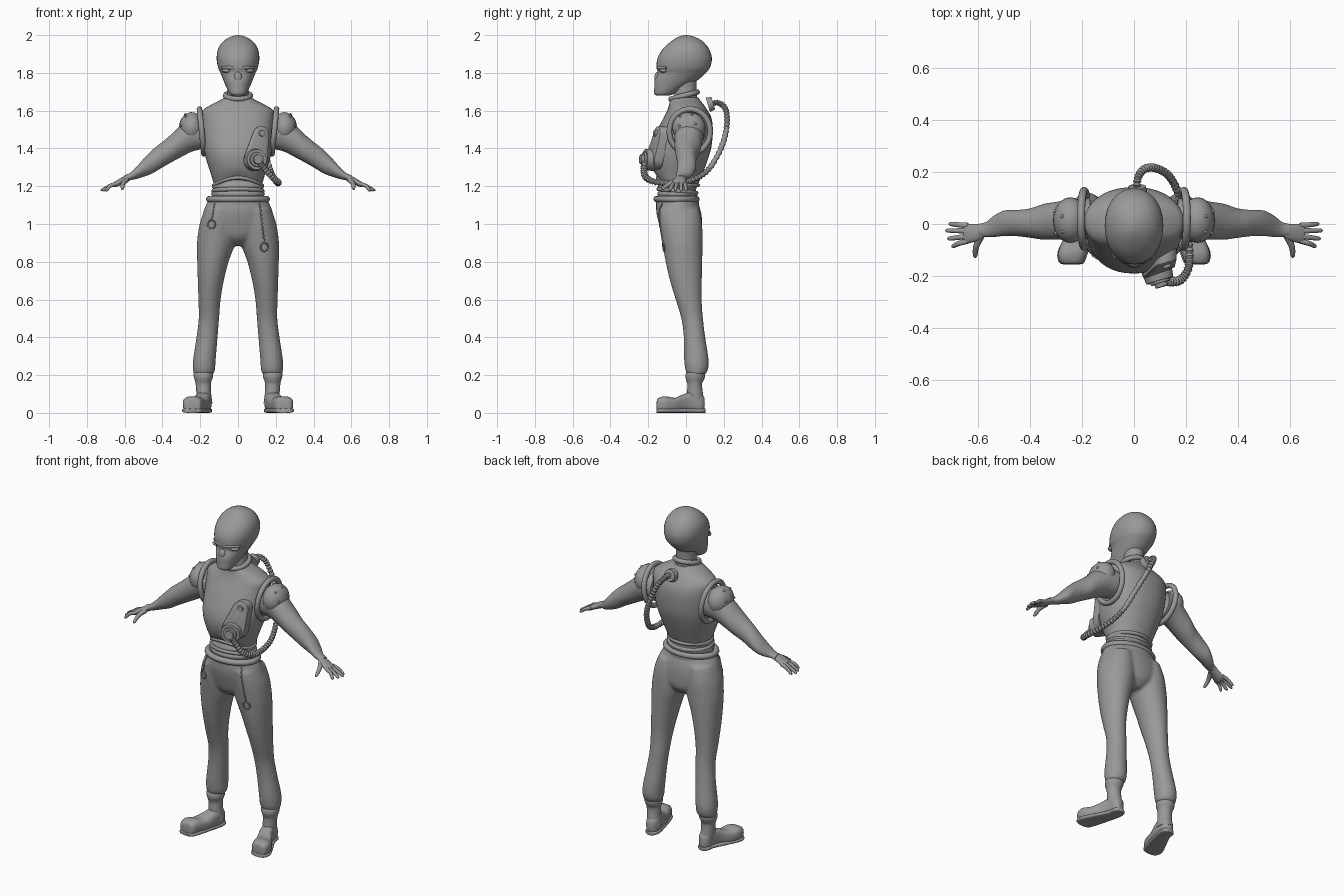
import bpy, bmesh, math
from mathutils import Vector, Matrix

if "Cube" in bpy.data.objects:
    bpy.data.objects.remove(bpy.data.objects["Cube"])

grey = bpy.data.materials.new("plain grey")
grey.use_nodes = True
COLOR = (0.32, 0.32, 0.32, 1)
grey.diffuse_color = COLOR
grey.node_tree.nodes["Principled BSDF"].inputs["Base Color"].default_value = COLOR


def spline(rows, steps, closed=False):
    """Smooth interpolation through rows of numbers."""
    n, out = len(rows), []
    pick = (lambda i: rows[i % n]) if closed else (lambda i: rows[min(max(i, 0), n - 1)])
    for i in range(n if closed else n - 1):
        for k in range(steps):
            t = k / steps
            out.append([b + t / 2 * (c - a + t * (2*a - 5*b + 4*c - d + t * (3*b - a - 3*c + d)))
                        for a, b, c, d in zip(pick(i-1), pick(i), pick(i+1), pick(i+2))])
    return out if closed else out + [list(rows[-1])]


def finish(name, bm, mirror=False, angle=45):
    bmesh.ops.recalc_face_normals(bm, faces=bm.faces)
    mesh = bpy.data.meshes.new(name)
    bm.to_mesh(mesh)
    bm.free()
    mesh.materials.append(grey)
    ob = bpy.data.objects.new(name, mesh)
    bpy.context.collection.objects.link(ob)
    bpy.ops.object.select_all(action='DESELECT')
    ob.select_set(True)
    bpy.context.view_layer.objects.active = ob
    bpy.ops.object.shade_smooth_by_angle(angle=math.radians(angle))
    if mirror:
        ob.modifiers.new("mirror", 'MIRROR').use_mirror_merge = False
    return ob


def skin(bm, rings, closed=False):
    loops = [[bm.verts.new(p) for p in ring] for ring in rings]
    n = len(loops[0])
    pairs = list(zip(loops, loops[1:])) + ([(loops[-1], loops[0])] if closed else [])
    for a, b in pairs:
        for i in range(n):
            bm.faces.new((a[i], a[(i+1) % n], b[(i+1) % n], b[i]))
    if not closed:
        bm.faces.new(loops[0])
        bm.faces.new(loops[-1])


def loft(bm, axis, rows, steps=4, sides=40, power=1.0, warp=None):
    """Rows hold position along the axis, then low and high limits of the two other axes."""
    rings = []
    for t, a0, a1, b0, b1 in spline(rows, steps):
        ring = []
        for i in range(sides):
            ang = 2 * math.pi * i / sides
            c, s = math.cos(ang), math.sin(ang)
            p = [(a0+a1)/2 + (a1-a0)/2 * math.copysign(abs(c)**power, c),
                 (b0+b1)/2 + (b1-b0)/2 * math.copysign(abs(s)**power, s)]
            p.insert("xyz".index(axis), t)
            ring.append(warp(*p) if warp else p)
        rings.append(ring)
    skin(bm, rings)


def tube(bm, rows, steps=6, closed=False, sides=12, ribs=0):
    """Round tube through rows of x, y, z, radius; ribs makes it ringed."""
    path = spline(rows, steps, closed)
    pts = [Vector(p[:3]) for p in path]
    rings, side = [], None
    for i, p in enumerate(pts):
        nxt = pts[(i+1) % len(pts)] if closed else pts[min(i+1, len(pts)-1)]
        d = (nxt - pts[i-1 if closed else max(i-1, 0)]).normalized()
        if side is None:
            side = d.orthogonal()
        side = (side - d * side.dot(d)).normalized()
        up = d.cross(side)
        r = path[i][3] + ribs * math.cos(math.pi * i / 2)
        rings.append([p + r * (side * math.cos(a) + up * math.sin(a))
                      for a in (2 * math.pi * k / sides for k in range(sides))])
    skin(bm, rings, closed)


def ball(bm, loc, size):
    bmesh.ops.create_uvsphere(bm, u_segments=24, v_segments=14, radius=1,
                              matrix=Matrix.Translation(loc) @ Matrix.Diagonal((*size, 1)))


def disc(bm, loc, facing, radius, depth, top=None):
    rot = Vector(facing).to_track_quat('Z', 'Y').to_matrix().to_4x4()
    bmesh.ops.create_cone(bm, cap_ends=True, segments=32, radius1=radius, radius2=top or radius,
                          depth=depth, matrix=Matrix.Translation(loc) @ rot)


def oval(cx, cy, rx, ry, height, r, n=16):
    """Horizontal closed path whose height depends on the angle."""
    return [(cx + rx * math.cos(a), cy + ry * math.sin(a), height(a), r)
            for a in (2 * math.pi * k / n for k in range(n))]


def build(name, maker, *args, mirror=False, **kw):
    bm = bmesh.new()
    maker(bm, *args, **kw)
    return finish(name, bm, mirror)


# Head, face and neck
bm = bmesh.new()
loft(bm, 'z', [(1.68, -.03, .03, -.155, -.09), (1.69, -.045, .045, -.168, -.06),
               (1.72, -.06, .06, -.168, -.01), (1.76, -.077, .077, -.166, .06),
               (1.80, -.093, .093, -.150, .105), (1.83, -.106, .106, -.156, .128),
               (1.88, -.113, .113, -.15, .137), (1.93, -.104, .104, -.12, .12),
               (1.97, -.075, .075, -.075, .085), (1.993, -.035, .035, -.035, .04),
               (2.0, -.004, .004, -.004, .006)], power=.95)
finish("head", bm)
bm = bmesh.new()
ball(bm, (.055, -.118, 1.812), (.03, .022, .012))
tube(bm, [(.012, -.15, 1.827, .006), (.045, -.138, 1.828, .01), (.085, -.105, 1.827, .006)])
finish("eye_and_brow", bm, mirror=True)
build("nose", ball, (0, -.15, 1.775), (.022, .018, .03))
build("neck", loft, 'z', [(1.62, -.07, .07, -.07, .07), (1.7, -.055, .055, -.06, .055),
                          (1.8, -.06, .06, -.06, .06)])
build("collar", tube, oval(0, -.01, .066, .07, lambda a: 1.68 + .018 * math.sin(a), .014), closed=True)

# Torso shell with arched lower edge and rims
def arch(a):
    return .04 * max(0, -math.sin(a)) ** 2

def lift(x, y, z):
    low = max(0, min(1, (1.36 - z) / .15))
    return x, y, z + low * arch(math.atan2(y + .04, x))

build("torso", loft, 'z', [(1.2, -.125, .125, -.145, .06), (1.26, -.142, .142, -.175, .085),
      (1.34, -.168, .168, -.19, .115), (1.41, -.182, .182, -.185, .135), (1.5, -.188, .188, -.15, .142),
      (1.56, -.191, .191, -.12, .135), (1.6, -.188, .188, -.1, .115), (1.63, -.145, .145, -.09, .095),
      (1.655, -.095, .095, -.085, .075), (1.67, -.07, .07, -.08, .065)], power=.9, warp=lift)
build("torso_rim", tube, oval(0, -.043, .127, .107, lambda a: 1.205 + arch(a), .01), closed=True)
build("armhole_rim", tube, [(.192 + .012 * math.sin(a), .02 + .108 * math.cos(a),
      1.49 + .118 * math.sin(a), .015) for a in (math.pi * k / 8 for k in range(16))],
      closed=True, mirror=True)

# Waist cloth with folds, and belt
build("waist_cloth", loft, 'z', [(1.1 + .02 * k, -w, w, -.045 - .75 * w, -.045 + .75 * w)
      for k, w in enumerate((.15, .15, .135, .142, .13, .138, .128, .125, .12))])
build("belt", tube, oval(0, -.05, .152, .105, lambda a: 1.132, .017), closed=True)
build("upper_belt", tube, oval(0, -.045, .13, .1, lambda a: 1.175 - .01 * math.sin(a), .011), closed=True)

# Trousers: hips and legs melted together
bm = bmesh.new()
loft(bm, 'z', [(.885, -.05, .05, -.07, .04), (.93, -.13, .13, -.12, .08), (1.0, -.188, .188, -.143, .086),
               (1.07, -.182, .182, -.158, .078), (1.14, -.15, .15, -.155, .055)])
leg = [(.2, .135, .232, .01, .1), (.225, .122, .238, -.003, .115), (.28, .118, .238, -.01, .12),
       (.4, .108, .22, -.012, .102), (.5, .1, .208, -.025, .09), (.6, .092, .21, -.055, .083),
       (.7, .075, .213, -.085, .084), (.8, .05, .216, -.108, .086), (.9, .015, .217, -.125, .088),
       (1.0, .01, .203, -.14, .085), (1.08, .02, .175, -.145, .07)]
for s in (1, -1):
    loft(bm, 'z', leg, warp=lambda x, y, z: (s * x, y, z))
trousers = finish("trousers", bm)
mod = trousers.modifiers.new("melt", 'REMESH')
mod.mode, mod.voxel_size, mod.use_smooth_shade = 'VOXEL', .009, True
mod = trousers.modifiers.new("soften", 'SMOOTH')
mod.factor, mod.iterations = .5, 5

# Hanging straps with end loops, laid against the trousers
bpy.context.view_layer.update()
def on_front(x, z):
    hit, loc, *_ = trousers.ray_cast((x, -1, z), (0, 1, 0))
    return (x, loc.y - .001, z, .004)

for name, x0, x1, low in (("left_strap", .115, .14, .9), ("right_strap", -.125, -.14, 1.02)):
    bm = bmesh.new()
    tube(bm, [on_front(x0 + (x1-x0) * k / 5, 1.11 + (low-1.11) * k / 5) for k in range(6)], sides=8)
    tube(bm, [on_front(x1 + .02 * math.cos(a), low - .022 + .022 * math.sin(a))
              for a in (math.pi * k / 4 for k in range(8))], closed=True, sides=8)
    finish(name, bm)

# Boots
build("boot_shaft", loft, 'z', [(.05, .135, .215, .005, .1), (.1, .142, .22, .005, .09), (.15, .143, .224, .008, .085),
      (.17, .14, .228, .002, .092), (.19, .133, .234, -.003, .1), (.21, .133, .234, 0, .1),
      (.225, .14, .225, .01, .09)], mirror=True)
build("boot_foot", loft, 'y', [(-.155, .215, .265, .015, .06), (-.148, .197, .285, .006, .078),
      (-.11, .182, .292, .004, .088), (-.06, .165, .272, .004, .08), (-.01, .15, .237, .006, .1),
      (.04, .14, .218, .004, .115), (.08, .143, .211, .004, .1), (.098, .16, .195, .012, .08)],
      power=.7, mirror=True)
build("boot_sole", loft, 'y', [(-.156, .21, .268, 0, .022), (-.148, .192, .289, 0, .024), (-.11, .177, .295, 0, .024),
      (-.05, .16, .268, 0, .024), (.04, .138, .222, 0, .024), (.085, .14, .213, 0, .024),
      (.102, .16, .195, 0, .024)], power=.6, mirror=True)

# Arms with shoulder pads
build("arm", loft, 'x', [(.17, -.06, .1, 1.4, 1.56), (.24, -.06, .095, 1.385, 1.57), (.3, -.06, .085, 1.355, 1.525),
      (.35, -.06, .077, 1.328, 1.477), (.4, -.053, .06, 1.3, 1.435), (.45, -.047, .054, 1.27, 1.395),
      (.5, -.046, .052, 1.25, 1.345), (.54, -.05, .032, 1.238, 1.3), (.57, -.05, .008, 1.232, 1.272),
      (.6, -.05, .0, 1.222, 1.258)], mirror=True)
bm = bmesh.new()
ball(bm, (.245, .015, 1.51), (.067, .088, .082))
for y, z in ((-.03, 1.57), (.03, 1.58), (.05, 1.53), (-.035, 1.52)):
    ball(bm, (.245 + .067 * math.sqrt(1 - ((y-.015)/.088)**2 - ((z-1.51)/.082)**2), y, z), (.007,) * 3)
finish("shoulder_pad", bm, mirror=True)

# Hands
bm = bmesh.new()
loft(bm, 'x', [(.575, -.05, .002, 1.228, 1.264), (.605, -.066, .0, 1.214, 1.252), (.64, -.074, .0, 1.198, 1.232),
               (.658, -.07, -.004, 1.196, 1.22)])
for base, tip, x in ((-.006, .0, .71), (-.027, -.025, .722), (-.047, -.056, .715), (-.065, -.085, .7)):
    tube(bm, [(.64, base, 1.214, .011), (.675, (base+tip)/2, 1.203, .01),
              (x - .004, tip, 1.18, .008), (x, tip, 1.175, .003)])
tube(bm, [(.59, -.045, 1.235, .015), (.608, -.085, 1.215, .012), (.612, -.12, 1.19, .009), (.612, -.13, 1.184, .003)])
finish("hand", bm, mirror=True)

# Chest device: backing plate, dial and port
bm = bmesh.new()
for x, z, r, y in ((.122, 1.475, .042, -.155), (.095, 1.35, .062, -.19)):
    for grow, dy in ((1, .05), (1, .006), (.85, 0)):
        for k in range(24):
            a = math.pi * k / 12
            bm.verts.new((x + grow * r * math.cos(a), y + dy + .3 * r * math.cos(a), z + grow * r * math.sin(a)))
bmesh.ops.convex_hull(bm, input=bm.verts)
finish("chest_plate", bm, angle=30)
bm = bmesh.new()
out = Vector((.3, -1, .05)).normalized()
for r, push, depth in ((.06, .01, .05), (.042, .035, .02), (.027, .045, .03)):
    disc(bm, Vector((.09, -.185, 1.34)) + out * push, out, r, depth, r * .9)
disc(bm, (.125, -.155, 1.48), out, .02, .03, .016)
disc(bm, (.012, .13, 1.635), (0, 1, .3), .04, .03, .034)
finish("hose_ports", bm)

# Ribbed hose around the left side to the upper back
build("hose", tube, [(.1, -.215, 1.34, .016), (.13, -.222, 1.305, .016), (.18, -.215, 1.25, .016),
      (.212, -.16, 1.222, .015), (.21, -.06, 1.217, .014), (.195, .04, 1.235, .014),
      (.17, .12, 1.29, .014), (.135, .185, 1.4, .014), (.085, .215, 1.51, .014), (.04, .212, 1.6, .014),
      (.014, .175, 1.64, .014), (.012, .12, 1.635, .014)], steps=20, ribs=.0025)
